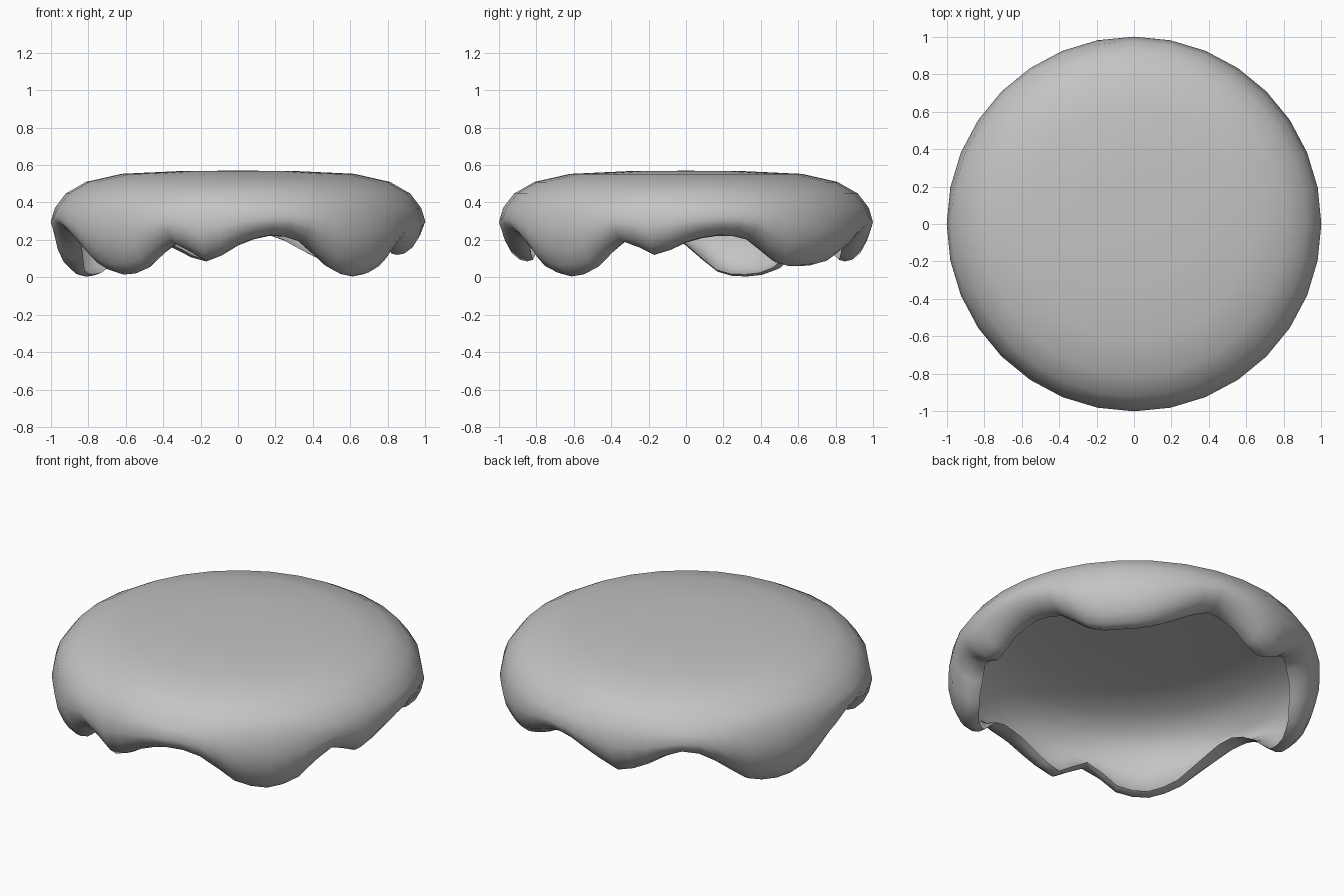
import bpy
import bmesh
from math import cos, sin, pi

old = bpy.data.objects.get("Cube")
if old:
    bpy.data.objects.remove(old, do_unlink=True)

mat = bpy.data.materials.new("plain_grey")
mat.use_nodes = True
grey = (0.55, 0.55, 0.55, 1)
mat.diffuse_color = grey
mat.node_tree.nodes["Principled BSDF"].inputs["Base Color"].default_value = grey

# Height of the dripping hem, once per side, anticlockwise from +x
HEM = [.185, .222, .2, .08, .06, .08, .15, .225,
       .17, .085, .15, .235, .17, .04, .005, .03,
       .17, .25, .19, .07, .015, .05, .18, .085,
       .17, .222, .19, .055, .005, .05, .19, .12]

# Thin shell section as (radius, height): dome, curled hem (share of the drop), inside
DOME = [(.3, .568), (.62, .553), (.81, .51), (.92, .447), (.978, .37)]
DROP = [(1, .62), (.982, .36), (.95, .16), (.905, .03), (.865, 0), (.835, .03),
        (.86, .06), (.895, .1), (.932, .22), (.962, .4), (.98, .64)]
INSIDE = [(.958, .362), (.904, .432), (.8, .491), (.616, .533), (.3, .548)]
SHOULDER = .37


def section(hem):
    lip = [(r, hem + t * (SHOULDER - hem)) for r, t in DROP]
    return DOME + lip + INSIDE


def hem_between(i):
    """Smooth hem height halfway between sides i and i + 1."""
    a, b, c, d = (HEM[(i + k) % len(HEM)] for k in (-1, 0, 1, 2))
    return max(.002, (9 * (b + c) - a - d) / 16)


# Sweep the section around the axis; the halfway columns lie on the flat sides
bm = bmesh.new()
sides = len(HEM)
columns = []
for i, hem in enumerate(HEM):
    for half, height, flat in ((0, hem, 1), (.5, hem_between(i), cos(pi / sides))):
        a = 2 * pi * (i + half) / sides
        columns.append([bm.verts.new((r * flat * cos(a), r * flat * sin(a), z))
                        for r, z in section(height)])
crown = bm.verts.new((0, 0, .57))
ceiling = bm.verts.new((0, 0, .55))

for i, col in enumerate(columns):
    nxt = columns[(i + 1) % len(columns)]
    bm.faces.new((crown, col[0], nxt[0]))
    for j in range(len(col) - 1):
        bm.faces.new((col[j], col[j + 1], nxt[j + 1], nxt[j]))
    bm.faces.new((col[-1], ceiling, nxt[-1]))
bmesh.ops.recalc_face_normals(bm, faces=bm.faces)
for f in bm.faces:
    f.smooth = True

mesh = bpy.data.meshes.new("icing_shell")
bm.to_mesh(mesh)
bm.free()
mesh.materials.append(mat)
icing = bpy.data.objects.new("icing_shell", mesh)
bpy.context.collection.objects.link(icing)
bpy.context.view_layer.objects.active = icing
icing.select_set(True)
bpy.ops.object.shade_smooth_by_angle(angle=pi / 3)
